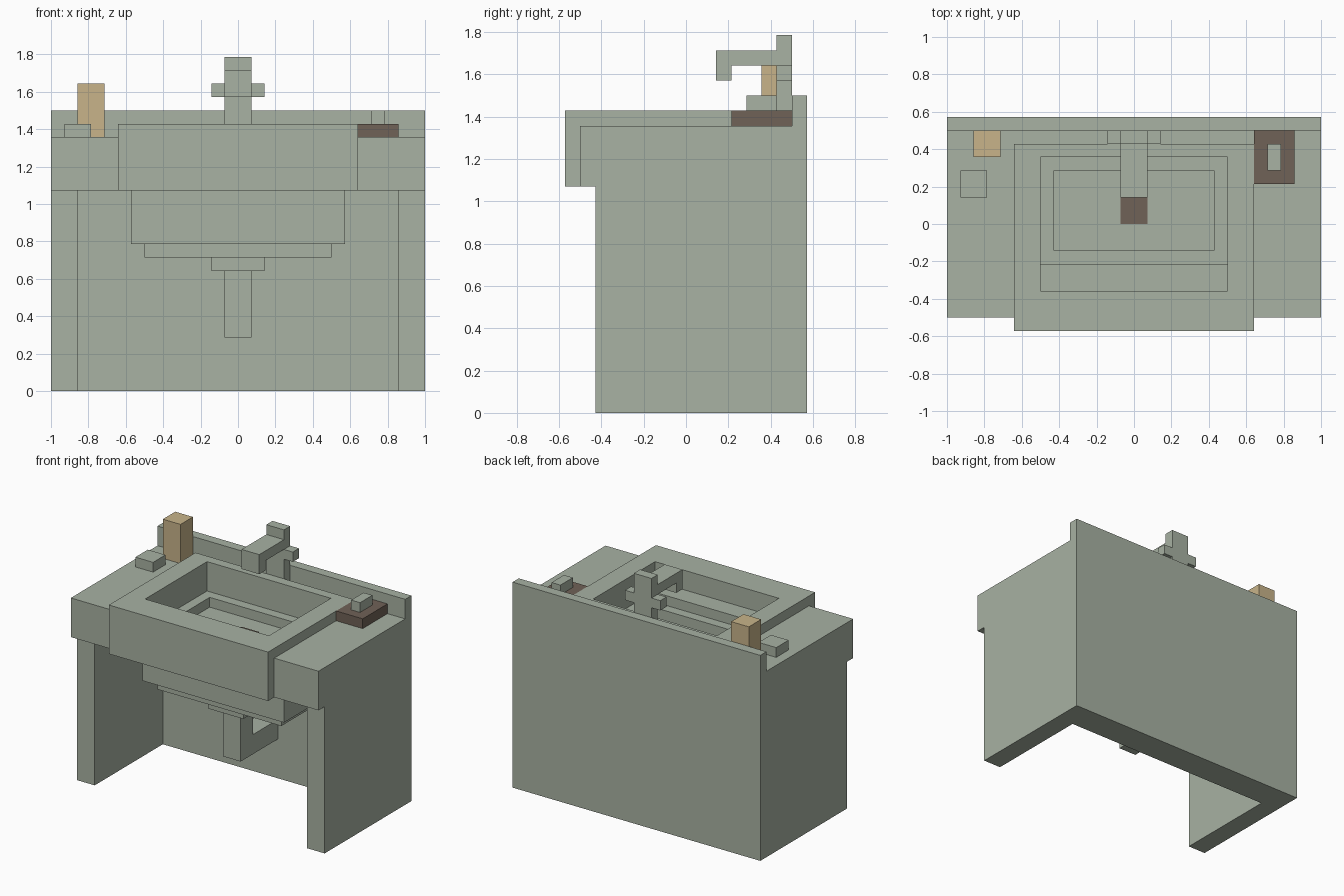
import bpy, bmesh

if "Cube" in bpy.data.objects:
    bpy.data.objects.remove(bpy.data.objects["Cube"])

U = 1 / 14  # the model sits on a grid of 28 units across


def srgb(r, g, b):
    f = lambda c: c / 12.92 if c <= 0.04045 else ((c + 0.055) / 1.055) ** 2.4
    return [f(v / 255) for v in (r, g, b)] + [1.0]


def material(name, rgb):
    m = bpy.data.materials.new(name)
    m.diffuse_color = srgb(*rgb)
    m.use_nodes = True
    m.node_tree.nodes["Principled BSDF"].inputs["Base Color"].default_value = m.diffuse_color
    return m


GREEN = material("sage_green", (168, 178, 163))
TAN = material("tan", (200, 180, 138))
BROWN = material("dark_brown", (112, 98, 87))


def finish(name, bm, mat):
    bmesh.ops.recalc_face_normals(bm, faces=bm.faces)
    me = bpy.data.meshes.new(name)
    bm.to_mesh(me)
    bm.free()
    me.materials.append(mat)
    ob = bpy.data.objects.new(name, me)
    bpy.context.collection.objects.link(ob)
    return ob


def loft(name, loops, mat):
    """Skin stacked rectangles (x0, x1, y0, y1, z), capped at both ends."""
    bm = bmesh.new()
    rings = []
    for x0, x1, y0, y1, z in loops:
        pts = [(x0, y0), (x1, y0), (x1, y1), (x0, y1)]
        rings.append([bm.verts.new((x * U, y * U, z * U)) for x, y in pts])
    bm.faces.new(rings[0])
    bm.faces.new(rings[-1])
    for a, b in zip(rings, rings[1:]):
        for i in range(4):
            j = (i + 1) % 4
            bm.faces.new((a[i], a[j], b[j], b[i]))
    bmesh.ops.remove_doubles(bm, verts=bm.verts, dist=1e-5)
    flat = [f for f in bm.faces if f.calc_area() < 1e-7]
    bmesh.ops.delete(bm, geom=flat, context='FACES')
    return finish(name, bm, mat)


def box(name, x, y, z, mat=GREEN):
    return loft(name, [(*x, *y, z[0]), (*x, *y, z[1])], mat)


def extrude_profile(name, pts, x0, x1, mat=GREEN):
    """Extrude a (y, z) outline along x."""
    bm = bmesh.new()
    face = bm.faces.new([bm.verts.new((x0 * U, y * U, z * U)) for y, z in pts])
    ext = bmesh.ops.extrude_face_region(bm, geom=[face])
    verts = [v for v in ext["geom"] if isinstance(v, bmesh.types.BMVert)]
    bmesh.ops.translate(bm, verts=verts, vec=((x1 - x0) * U, 0, 0))
    # keep the starting cap
    if not face.is_valid:
        bmesh.ops.holes_fill(bm, edges=bm.edges)
    return finish(name, bm, mat)


# Cabinet: side walls and counter halves, mirrored; thick back with splash
for side, s in (("left", -1), ("right", 1)):
    box(f"{side}_wall", sorted((12 * s, 14 * s)), (-6, 5), (0, 15))
    box(f"{side}_counter", sorted((9 * s, 14 * s)), (-7, 7), (15, 19))
box("back_wall", (-14, 14), (5, 7), (0, 15))
box("back_panel", (-14, 14), (7, 8), (0, 21))
box("back_counter", (-9, 9), (6, 7), (15, 19))

# Basin with stepped hollow
loft("basin", [
    (-9, 9, -8, 6, 15), (-9, 9, -8, 6, 20),
    (-7, 7, -5, 5, 20), (-7, 7, -5, 5, 18),
    (-7, 7, -3, 5, 18), (-7, 7, -3, 5, 17),
    (-6, 6, -2, 4, 17), (-6, 6, -2, 4, 16)], GREEN)
box("drain", (-1, 1), (0, 2), (16, 16.1), BROWN)

# Underside of basin and waste pipe
box("basin_underside", (-8, 8), (-4, 5), (11, 15))
box("basin_bottom", (-7, 7), (-3, 5), (10, 11))
box("pipe_collar", (-2, 2), (-2, 2), (9, 10))
extrude_profile("waste_pipe", [(-1, 4), (5, 4), (5, 6), (1, 6), (1, 9), (-1, 9)], -1, 1)

# Tap: column with spout, and a handle each side
extrude_profile("tap", [(6, 19), (7, 19), (7, 25), (6, 25), (6, 24), (2, 24),
                        (2, 22), (3, 22), (3, 23), (6, 23)], -1, 1)
for side, s in (("left", -1), ("right", 1)):
    box(f"{side}_tap_handle", sorted((s, 2 * s)), (6, 7), (22, 23))

# Things on the counter
box("bottle", (-12, -10), (5, 7), (19, 23), TAN)
box("small_block", (-13, -11), (2, 4), (19, 20))
box("soap_dish", (9, 12), (3, 7), (19, 20), BROWN)
box("soap", (10, 11), (4, 6), (20, 21))
